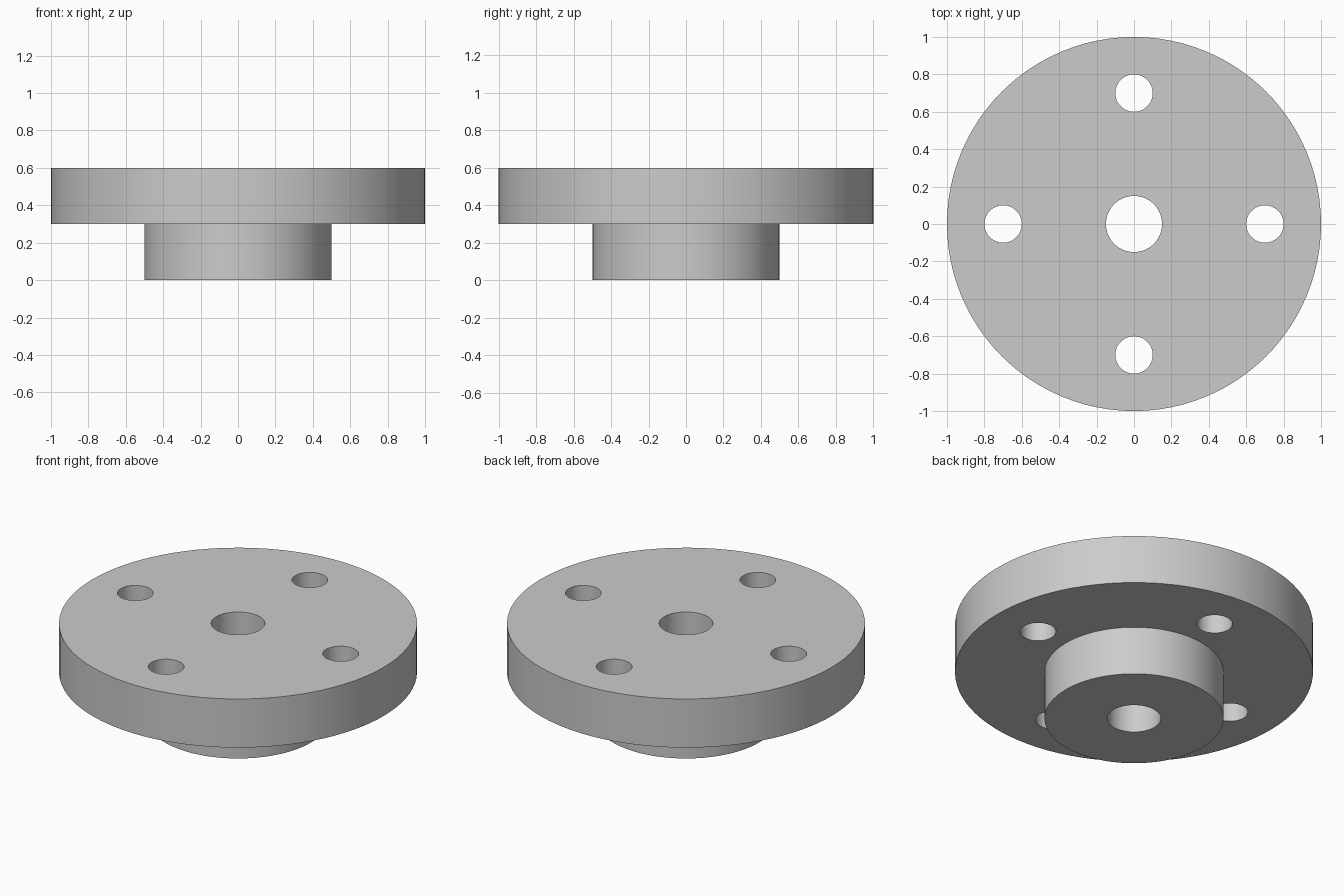
import bpy
import bmesh
import math
from mathutils import Vector

if "Cube" in bpy.data.objects:
    bpy.data.objects.remove(bpy.data.objects["Cube"], do_unlink=True)

SEGMENTS = 96
HUB_R, DISC_R, BORE_R = 0.5, 1.0, 0.15
STEP_Z, TOP_Z = 0.3, 0.6
BOLT_R, BOLT_CIRCLE, BOLT_COUNT = 0.1, 0.7, 4

grey = bpy.data.materials.new("plain grey")
grey.use_nodes = True
colour = (0.6, 0.6, 0.6, 1.0)
grey.diffuse_color = colour
grey.node_tree.nodes["Principled BSDF"].inputs["Base Color"].default_value = colour


def lathe(name, profile):
    """Revolve a closed (radius, height) profile around z."""
    bm = bmesh.new()
    verts = [bm.verts.new((r, 0, z)) for r, z in profile]
    edges = [bm.edges.new((a, b)) for a, b in zip(verts, verts[1:] + verts[:1])]
    bmesh.ops.spin(bm, geom=verts + edges, cent=(0, 0, 0), axis=(0, 0, 1),
                   angle=math.tau, steps=SEGMENTS)
    bmesh.ops.remove_doubles(bm, verts=bm.verts, dist=0.0001)
    bmesh.ops.recalc_face_normals(bm, faces=bm.faces)
    mesh = bpy.data.meshes.new(name)
    bm.to_mesh(mesh)
    bm.free()
    obj = bpy.data.objects.new(name, mesh)
    bpy.context.collection.objects.link(obj)
    return obj


# Stepped body: narrow hub below, wide disc above, central bore through both
flange = lathe("flange", [(BORE_R, 0), (HUB_R, 0), (HUB_R, STEP_Z),
                          (DISC_R, STEP_Z), (DISC_R, TOP_Z), (BORE_R, TOP_Z)])
flange.data.materials.append(grey)

# Bolt holes through the disc, all in one cutter
bm = bmesh.new()
for i in range(BOLT_COUNT):
    a = math.tau * i / BOLT_COUNT
    hole = bmesh.ops.create_cone(bm, cap_ends=True, segments=SEGMENTS // 2,
                                 radius1=BOLT_R, radius2=BOLT_R, depth=TOP_Z)
    bmesh.ops.translate(bm, verts=hole["verts"], vec=Vector(
        (BOLT_CIRCLE * math.cos(a), BOLT_CIRCLE * math.sin(a), (STEP_Z + TOP_Z) / 2)))
mesh = bpy.data.meshes.new("bolt_hole_cutter")
bm.to_mesh(mesh)
bm.free()
mesh.materials.append(grey)
cutter = bpy.data.objects.new("bolt_hole_cutter", mesh)
cutter.hide_render = True
bpy.context.collection.objects.link(cutter)

cut = flange.modifiers.new("bolt holes", "BOOLEAN")
cut.operation = "DIFFERENCE"
cut.solver = "EXACT"
cut.object = cutter

# Apply the cut, drop the cutter and shade with sharp rims
bpy.ops.object.select_all(action="DESELECT")
flange.select_set(True)
bpy.context.view_layer.objects.active = flange
bpy.ops.object.modifier_apply(modifier=cut.name)
bpy.data.objects.remove(cutter, do_unlink=True)
bpy.ops.object.shade_smooth_by_angle(angle=math.radians(30))
